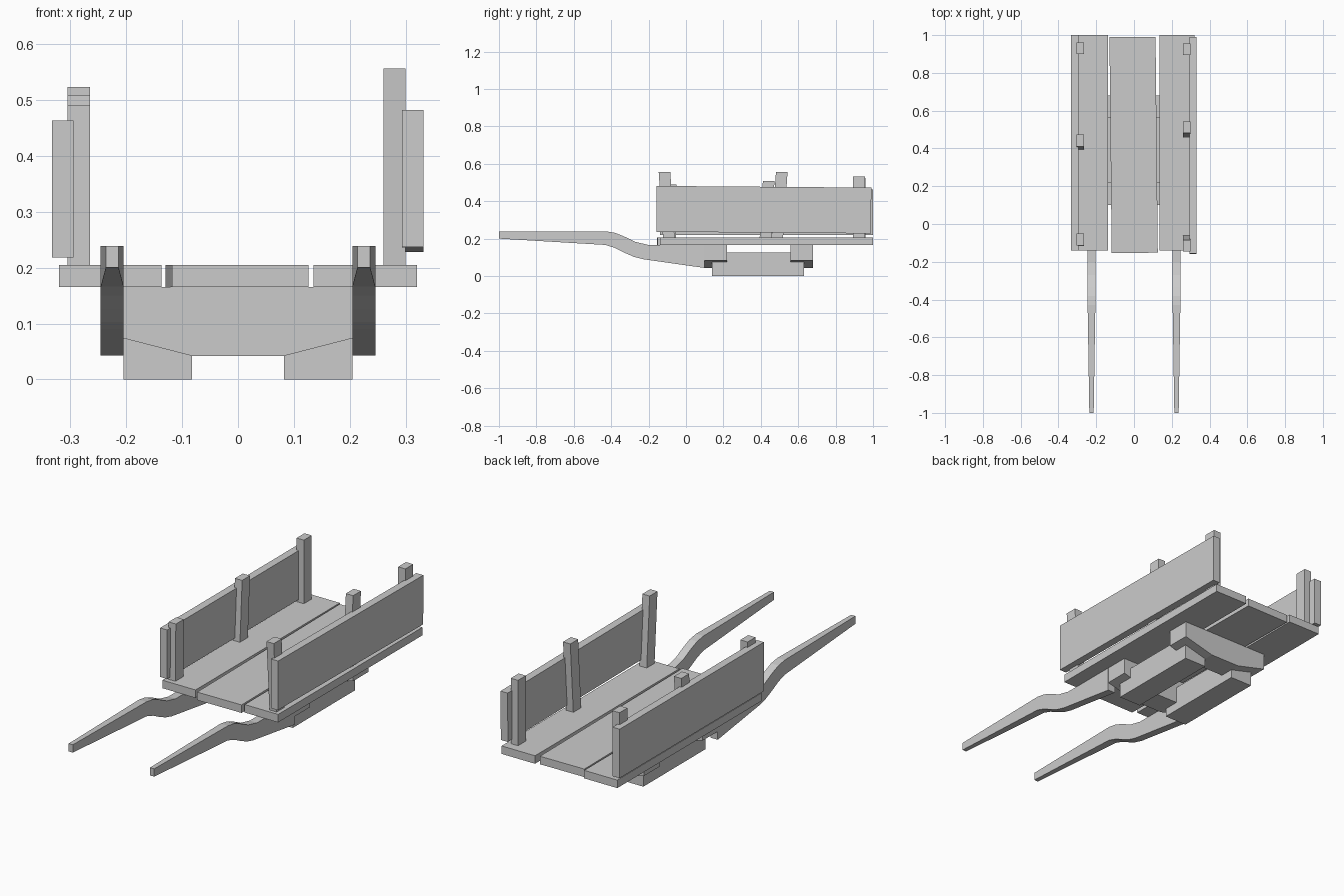
import bpy, bmesh, math
from mathutils import Vector

cube = bpy.data.objects.get("Cube")
if cube:
    bpy.data.objects.remove(cube, do_unlink=True)

wood = bpy.data.materials.new("plain grey wood")
wood.use_nodes = True
GREY = (0.6, 0.6, 0.6, 1)
wood.diffuse_color = GREY
wood.node_tree.nodes["Principled BSDF"].inputs["Base Color"].default_value = GREY


def finish(name, bm):
    bmesh.ops.recalc_face_normals(bm, faces=bm.faces)
    mesh = bpy.data.meshes.new(name)
    bm.to_mesh(mesh)
    bm.free()
    mesh.materials.append(wood)
    ob = bpy.data.objects.new(name, mesh)
    bpy.context.collection.objects.link(ob)
    return ob


def box(name, x, y, z, rot=(0, 0, 0)):
    """Box between ranges, turned about its own centre."""
    spans = (x, y, z)
    bm = bmesh.new()
    bmesh.ops.create_cube(bm, size=1)
    bmesh.ops.scale(bm, verts=bm.verts, vec=[b - a for a, b in spans])
    ob = finish(name, bm)
    ob.location = [(a + b) / 2 for a, b in spans]
    ob.rotation_euler = rot
    return ob


def prism(name, profile, direction):
    """Closed profile extruded along a direction."""
    bm = bmesh.new()
    face = bm.faces.new([bm.verts.new(p) for p in profile])
    new = bmesh.ops.extrude_face_region(bm, geom=[face])["geom"]
    moved = [v for v in new if isinstance(v, bmesh.types.BMVert)]
    bmesh.ops.translate(bm, verts=moved, vec=Vector(direction))
    return finish(name, bm)


def post(name, x, y_base, y_top, top):
    """Leaning upright standing on the deck."""
    bm = bmesh.new()
    bmesh.ops.create_cube(bm, size=1)
    for v in bm.verts:
        up = v.co.z > 0
        v.co = (x + v.co.x * 0.04, (y_top if up else y_base) + v.co.y * 0.062,
                top if up else 0.205)
    return finish(name, bm)


# Deck planks, the middle one slightly askew
deck_z = (0.165, 0.205)
box("right_deck_plank", (-0.32, -0.137), (-0.14, 1.0), deck_z)
box("left_deck_plank", (0.135, 0.32), (-0.14, 1.0), deck_z)
box("middle_deck_plank", (-0.124, 0.12), (-0.153, 0.99), deck_z,
    (0, 0, math.radians(0.6)))

# Side boards
box("right_side_board", (-0.333, -0.294), (-0.14, 1.0), (0.218, 0.463))
box("left_side_board", (0.293, 0.332), (-0.158, 0.99), (0.232, 0.477),
    (math.radians(-0.45), 0, 0))

# Uprights: base y, top y, top height
uprights = {
    "right": (-0.285, [(-0.085, -0.082, 0.49), (0.425, 0.442, 0.508), (0.93, 0.93, 0.523)]),
    "left": (0.28, [(-0.092, -0.115, 0.556), (0.488, 0.512, 0.556), (0.925, 0.925, 0.532)]),
}
for side, (x, rows) in uprights.items():
    for place, row in zip(("front", "middle", "rear"), rows):
        post(f"{side}_{place}_post", x, *row)

# Cross beams with undersides rising to the ends
for name, y in (("front_cross_beam", 0.1), ("rear_cross_beam", 0.56)):
    half = [(0.082, 0.042), (0.245, 0.084), (0.245, 0.165)]
    outline = half + [(-x, z) for x, z in reversed(half)]
    prism(name, [(x, y, z) for x, z in outline], (0, 0.12, 0))

# Curved pull shafts, tapering to the grips
top = [(-1, 0.239), (-0.43, 0.239), (-0.38, 0.231), (-0.33, 0.211),
       (-0.27, 0.182), (-0.2, 0.166), (0.1, 0.165)]
bottom = [(-1, 0.2), (-0.43, 0.166), (-0.38, 0.15), (-0.33, 0.125),
          (-0.28, 0.103), (-0.23, 0.09), (0.1, 0.043)]
for side, s in (("right", -1), ("left", 1)):
    shaft = prism(f"{side}_pull_shaft", [(-0.5, y, z) for y, z in top + bottom[::-1]], (1, 0, 0))
    for v in shaft.data.vertices:
        grow = min(1, (v.co.y + 1) / 0.57)
        v.co.x = v.co.x * (0.023 + 0.018 * grow) + s * 0.225
    # Runner block under the beams
    box(f"{side}_runner", sorted((s * 0.082, s * 0.205)), (0.14, 0.63), (0, 0.125))
